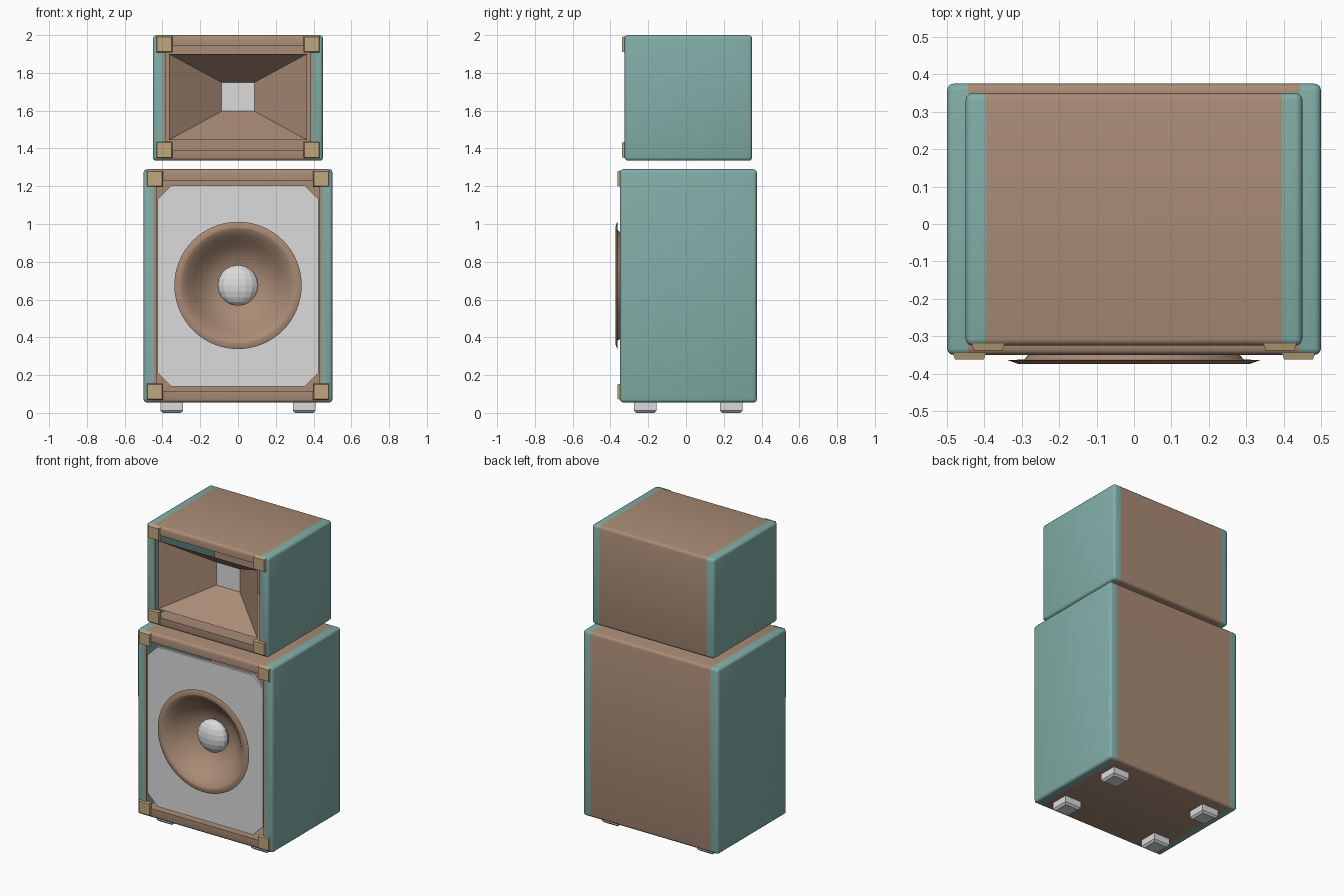
import bpy, bmesh, math
from mathutils import Vector

if "Cube" in bpy.data.objects:
    bpy.data.objects.remove(bpy.data.objects["Cube"])


def material(name, rgb):
    m = bpy.data.materials.new(name)
    m.diffuse_color = (*rgb, 1)
    m.use_nodes = True
    m.node_tree.nodes["Principled BSDF"].inputs["Base Color"].default_value = m.diffuse_color
    return m


BROWN = material("brown_wood", (0.40, 0.26, 0.18))
TEAL = material("teal_side", (0.22, 0.42, 0.385))
GREY = material("light_grey", (0.71, 0.71, 0.71))
TAN = material("tan_corner", (0.53, 0.39, 0.21))


def finish(name, bm, mats, smooth=False):
    me = bpy.data.meshes.new(name)
    bm.to_mesh(me)
    bm.free()
    ob = bpy.data.objects.new(name, me)
    bpy.context.collection.objects.link(ob)
    for m in mats:
        me.materials.append(m)
    if smooth:
        bpy.ops.object.select_all(action='DESELECT')
        ob.select_set(True)
        bpy.context.view_layer.objects.active = ob
        bpy.ops.object.shade_smooth_by_angle(angle=math.radians(40))
    return ob


def box_mesh(lo, hi):
    bm = bmesh.new()
    bmesh.ops.create_cube(bm, size=1)
    lo, hi = Vector(lo), Vector(hi)
    for v in bm.verts:
        v.co = Vector([(lo[i] + hi[i]) / 2 + v.co[i] * (hi[i] - lo[i]) for i in range(3)])
    return bm


def cabinet(name, lo, hi, open_x, cut_x, lip):
    """Rounded hollow box, open at the front, with teal side panels."""
    bm = box_mesh(lo, hi)
    outer = list(bm.edges)
    bm.normal_update()
    front = min(bm.faces, key=lambda f: f.calc_center_median().y)
    mid = (lo[2] + hi[2]) / 2
    bmesh.ops.inset_region(bm, faces=[front], thickness=0.05)
    for v in front.verts:
        v.co.x = math.copysign(open_x, v.co.x)
        v.co.z = hi[2] - lip if v.co.z > mid else lo[2] + lip
    # push the opening back to hollow the box
    new = bmesh.ops.extrude_discrete_faces(bm, faces=[front])["faces"]
    for v in new[0].verts:
        v.co.y = hi[1] - 0.05
    bmesh.ops.bevel(bm, geom=outer, offset=0.018, segments=3, profile=0.5, affect='EDGES')
    for x in (-cut_x, cut_x):
        bmesh.ops.bisect_plane(bm, geom=bm.verts[:] + bm.edges[:] + bm.faces[:],
                               plane_co=(x, 0, 0), plane_no=(1, 0, 0))
    bm.normal_update()
    for f in bm.faces:
        side = abs(f.calc_center_median().x) > cut_x or abs(f.normal.x) > 0.9
        f.material_index = int(side)
    finish(name, bm, [BROWN, TEAL], True)


cabinet("woofer_cabinet", (-0.5, -0.35, 0.055), (0.5, 0.375, 1.29), 0.432, 0.444, 0.062)
cabinet("horn_cabinet", (-0.45, -0.325, 1.335), (0.45, 0.35, 2.0), 0.385, 0.395, 0.058)


# tapered protective plates on the front corners
def corner_plate(name, cx, cz, y0, y1):
    bm = box_mesh((cx - 0.044, y1, cz - 0.044), (cx + 0.044, y0, cz + 0.044))
    for v in bm.verts:
        if v.co.y < (y0 + y1) / 2:
            v.co.x = cx + (v.co.x - cx) * 0.88
            v.co.z = cz + (v.co.z - cz) * 0.88
    finish(name, bm, [TAN])


for s in (-1, 1):
    for z in (0.112, 1.24):
        corner_plate("woofer_corner", s * 0.44, z, -0.345, -0.362)
    for z in (1.392, 1.951):
        corner_plate("horn_corner", s * 0.39, z, -0.32, -0.338)

# feet with chamfered undersides
for x in (-0.35, 0.35):
    for y in (-0.215, 0.24):
        bm = box_mesh((x - 0.06, y - 0.06, 0), (x + 0.06, y + 0.06, 0.058))
        low = [e for e in bm.edges if all(v.co.z < 0.01 for v in e.verts)]
        bmesh.ops.bevel(bm, geom=low, offset=0.012, segments=1, affect='EDGES')
        finish("foot", bm, [GREY])

# baffle board: clipped rectangle with a round hole
CZ = 0.675
w, z0, z1, c = 0.425, 0.14, 1.205, 0.072
quarter = [(w, c), (w - c, 0)]
outline = [(w, z0 + c), (w, z1 - c), (w - c, z1), (c - w, z1),
           (-w, z1 - c), (-w, z0 + c), (c - w, z0), (w - c, z0)]
hole = [(0.287 * math.cos(i * math.tau / 48), CZ + 0.287 * math.sin(i * math.tau / 48))
        for i in range(48)]
cu = bpy.data.curves.new("baffle", 'CURVE')
cu.dimensions = '2D'
cu.fill_mode = 'BOTH'
cu.extrude = 0.008
for pts in (outline, hole):
    sp = cu.splines.new('POLY')
    sp.points.add(len(pts) - 1)
    for p, (x, z) in zip(sp.points, pts):
        p.co = (x, z, 0, 1)
    sp.use_cyclic_u = True
cu.materials.append(GREY)
baffle = bpy.data.objects.new("baffle", cu)
bpy.context.collection.objects.link(baffle)
baffle.rotation_euler.x = math.pi / 2
baffle.location.y = -0.337
bpy.ops.object.select_all(action='DESELECT')
baffle.select_set(True)
bpy.context.view_layer.objects.active = baffle
bpy.ops.object.convert(target='MESH')

# woofer cone: lathed profile of (radius, y) with a folded rim
profile = [(0.06, -0.215), (0.13, -0.228), (0.19, -0.265), (0.235, -0.312), (0.27, -0.349),
           (0.298, -0.37), (0.31, -0.374), (0.337, -0.364), (0.293, -0.362), (0.268, -0.332)]
bm = bmesh.new()
N = 64
rings = [[bm.verts.new((r * math.cos(i * math.tau / N), y, CZ + r * math.sin(i * math.tau / N)))
          for i in range(N)] for r, y in profile]
for a, b in zip(rings, rings[1:]):
    for i in range(N):
        j = (i + 1) % N
        bm.faces.new((a[i], b[i], b[j], a[j]))
finish("woofer_cone", bm, [BROWN], True)

# faceted dust cap
bm = bmesh.new()
bmesh.ops.create_uvsphere(bm, u_segments=16, v_segments=10, radius=0.108)
for v in bm.verts:
    v.co = Vector((v.co.x, v.co.y * 0.55 - 0.262, v.co.z + CZ))
finish("dust_cap", bm, [GREY])

# horn: four flat walls narrowing to a throat plate
def rect(bm, hx, z0, z1, y):
    return [bm.verts.new(p) for p in ((-hx, y, z0), (hx, y, z0), (hx, y, z1), (-hx, y, z1))]


bm = bmesh.new()
mouth = rect(bm, 0.365, 1.445, 1.90, -0.318)
throat = rect(bm, 0.087, 1.597, 1.75, -0.105)
for i in range(4):
    j = (i + 1) % 4
    bm.faces.new((mouth[i], mouth[j], throat[j], throat[i]))
bm.faces.new(throat).material_index = 1
finish("horn", bm, [BROWN, GREY])
